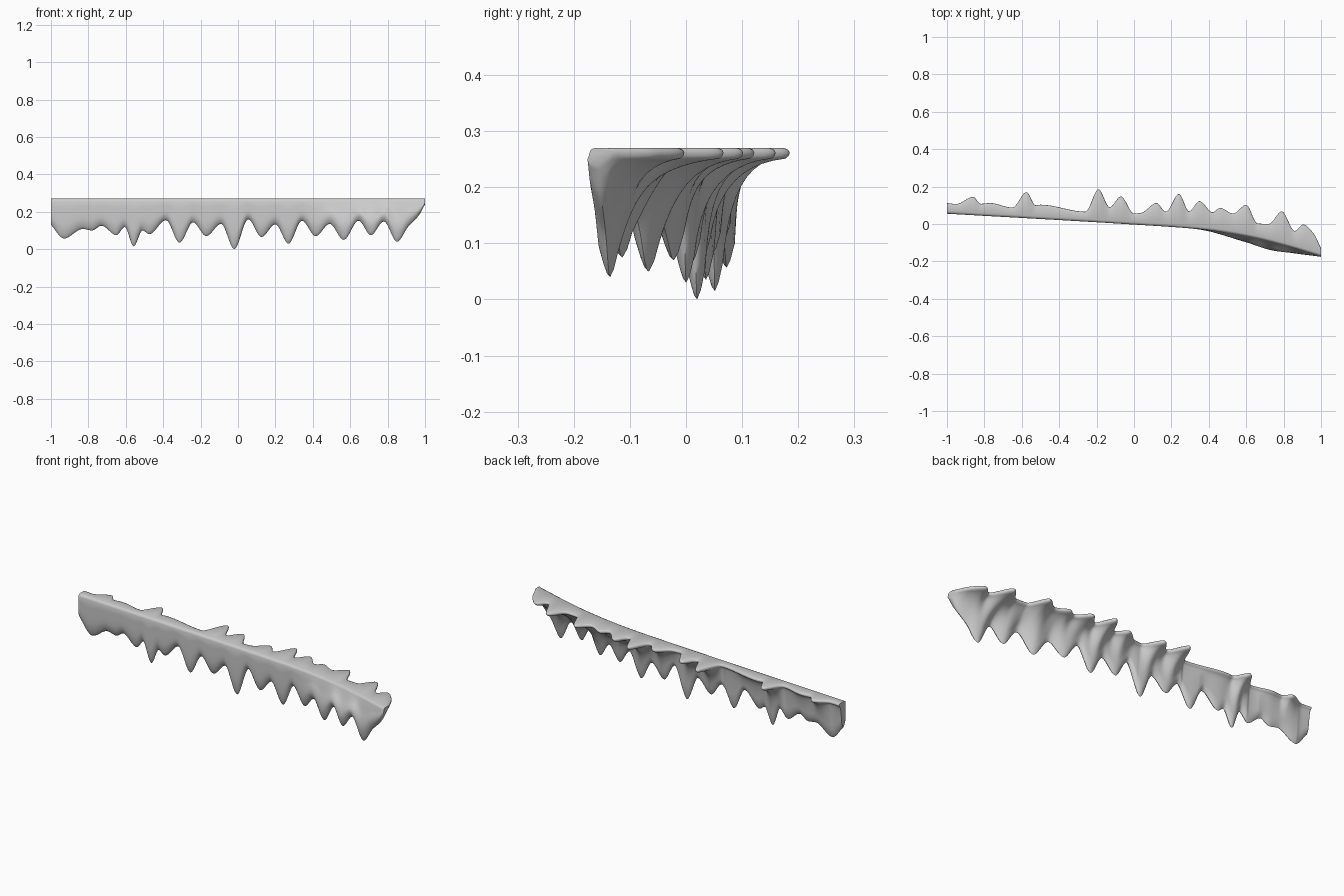
import bpy, bmesh, math

if "Cube" in bpy.data.objects:
    bpy.data.objects.remove(bpy.data.objects["Cube"])

TOP = 0.27


def curve(keys):
    """Smooth interpolation through keys with flat peaks and valleys."""
    xs, vs = [k[0] for k in keys], [k[1] for k in keys]
    d = [(vs[i + 1] - vs[i]) / (xs[i + 1] - xs[i]) for i in range(len(xs) - 1)]
    m = [d[0]]
    for a, b in zip(d, d[1:]):
        m.append(2 * a * b / (a + b) if a * b > 0 else 0)
    m.append(d[-1])

    def f(x):
        i = 0
        while i < len(d) - 1 and x > xs[i + 1]:
            i += 1
        h = xs[i + 1] - xs[i]
        t = (x - xs[i]) / h
        return ((2*t**3 - 3*t*t + 1) * vs[i] + (t**3 - 2*t*t + t) * h * m[i]
                + (3*t*t - 2*t**3) * vs[i + 1] + (t**3 - t*t) * h * m[i + 1])
    return f


# front line of the roof edge, and how far the lower face bulges forward
front = curve([(-1, .055), (0, -.003), (.35, -.028), (.6, -.065), (.8, -.113), (1, -.172)])
bulge = curve([(-1, 0), (.3, 0), (.6, .034), (.72, .046), (.85, .03), (1, .004)])
# icicle tips and gaps
drip = curve([(-1, .13), (-.93, .057), (-.83, .108), (-.78, .1), (-.73, .125), (-.65, .075),
              (-.605, .118), (-.558, .015), (-.51, .1), (-.475, .08), (-.385, .155),
              (-.313, .035), (-.24, .143), (-.17, .07), (-.09, .135), (-.02, 0), (.055, .16),
              (.125, .065), (.2, .133), (.27, .03), (.342, .152), (.415, .07), (.49, .135),
              (.565, .05), (.645, .152), (.71, .075), (.78, .148), (.85, .04), (.91, .12),
              (.97, .185), (1, .24)])
# scalloped back edge of the top sheet
back = curve([(-1, .112), (-.95, .107), (-.86, .145), (-.82, .108), (-.77, .112), (-.65, .088),
              (-.575, .17), (-.525, .1), (-.5, .103), (-.26, .066), (-.19, .185), (-.13, .09),
              (-.07, .147), (0, .056), (.04, .06), (.12, .112), (.17, .066), (.24, .16),
              (.295, .068), (.35, .122), (.42, .063), (.46, .086), (.53, .056), (.6, .102),
              (.66, .003), (.72, 0), (.79, .067), (.86, -.037), (.905, -.003), (.96, -.05),
              (1, -.13)])


def section(x):
    f, zb, yb = front(x), drip(x), back(x)
    low = f - bulge(x)
    h, depth = TOP - zb, yb - f
    t = min(.036, .6 * depth)
    r = min(.013, .3 * h)
    p = [(f + r, TOP), (f + .3 * r, TOP - .3 * r), (f, TOP - r)]
    # front face down to the tip
    for s, inset in ((.2, 0), (.35, 0), (.5, 0), (.65, .03), (.78, .1), (.9, .3), (.97, .45)):
        k = min(1, s / .65)
        k = k * k * (3 - 2 * k)
        p.append((f + (low - f) * k + t * inset, TOP - r - (h - r) * s))
    p.append((low + .6 * t, zb))
    p.append((low + .78 * t, zb + .06 * h))
    # concave underside sweeping from the wall out to the sheet edge
    ye = yb - min(.008, .15 * depth)
    ze = TOP - min(.019, .5 * h)
    p0 = (low + t, zb + .2 * h)
    p1 = (min(f + t + .12 * depth, ye), ze - .012 * min(1, h / .1))
    for i in range(11):
        u = i / 10
        p.append(tuple((1 - u)**2 * a + 2 * u * (1 - u) * b + u * u * c
                       for a, b, c in zip(p0, p1, (ye, ze))))
    # rounded back rim
    p += [(yb - .002, ze + .25 * (TOP - ze)), (yb, ze + .55 * (TOP - ze)),
          (yb - .003, ze + .85 * (TOP - ze)), (ye - .003, TOP)]
    return p


# loft the sections along the roof edge
N = 420
bm = bmesh.new()
rings = []
for i in range(N + 1):
    x = -1 + 2 * i / N
    rings.append([bm.verts.new((x, y, z)) for y, z in section(x)])
for a, b in zip(rings, rings[1:]):
    n = len(a)
    for j in range(n):
        k = (j + 1) % n
        bm.faces.new((a[j], b[j], b[k], a[k]))
bm.faces.new(rings[0])
bm.faces.new(rings[-1][::-1])
bmesh.ops.recalc_face_normals(bm, faces=bm.faces[:])
mesh = bpy.data.meshes.new("icicle_trim")
bm.to_mesh(mesh)
bm.free()
trim = bpy.data.objects.new("icicle_trim", mesh)
bpy.context.collection.objects.link(trim)
bpy.context.view_layer.objects.active = trim
trim.select_set(True)
bpy.ops.object.shade_smooth_by_angle(angle=math.radians(50))
